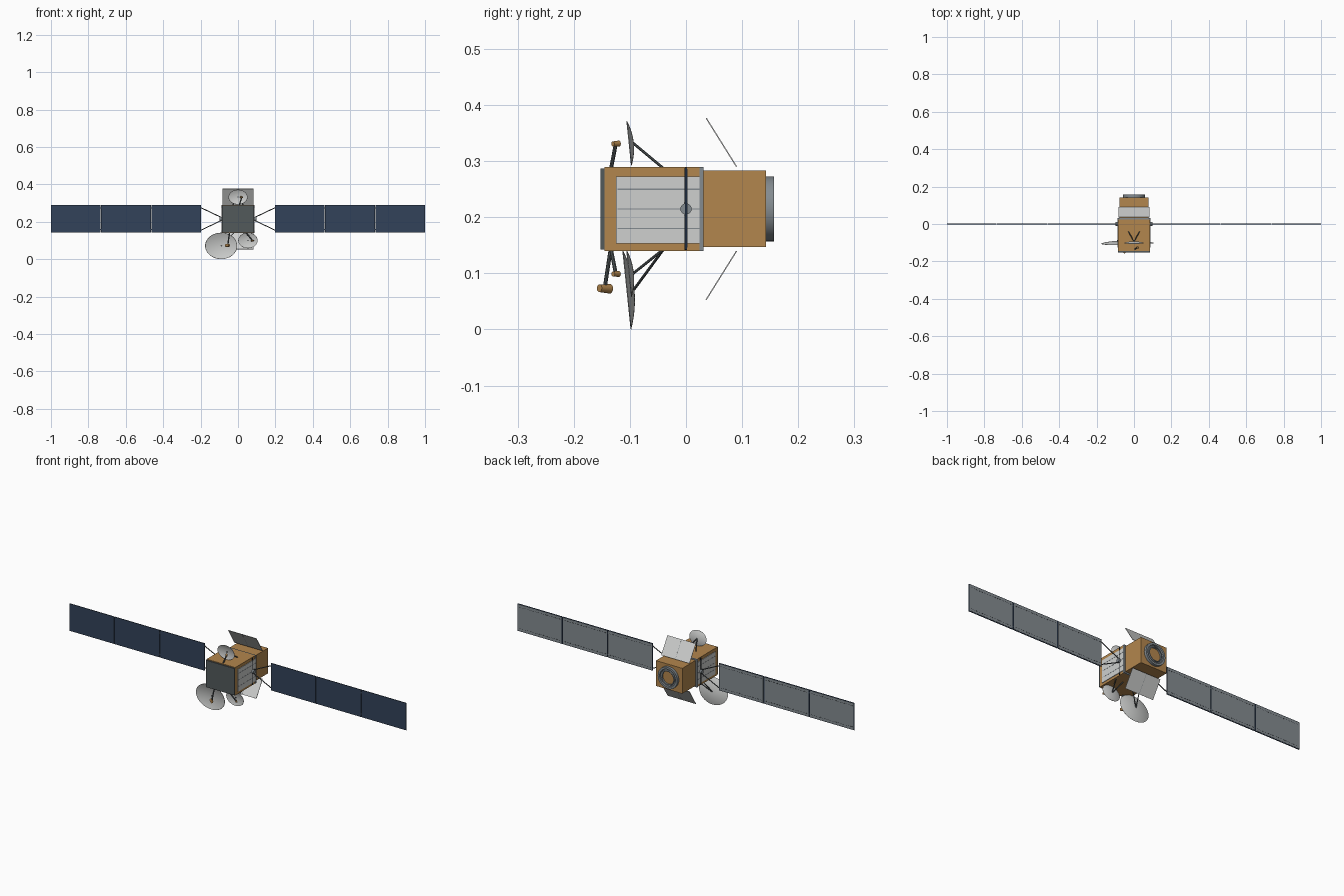
import bpy, bmesh, math
from mathutils import Vector, Matrix

cube = bpy.data.objects.get("Cube")
if cube:
    bpy.data.objects.remove(cube, do_unlink=True)


def material(name, rgb):
    m = bpy.data.materials.new(name)
    m.use_nodes = True
    m.diffuse_color = (*rgb, 1)
    m.node_tree.nodes["Principled BSDF"].inputs["Base Color"].default_value = (*rgb, 1)
    return m


GOLD = material("gold foil", (0.45, 0.24, 0.075))
LIGHT = material("light grey", (0.62, 0.63, 0.62))
GREY = material("mid grey", (0.23, 0.26, 0.28))
DARK = material("dark grey", (0.085, 0.1, 0.105))
BLUE = material("solar blue", (0.032, 0.055, 0.1))
BLACK = material("near black", (0.02, 0.024, 0.028))


def finish(name, bm, mat, smooth=False):
    bmesh.ops.recalc_face_normals(bm, faces=bm.faces)
    me = bpy.data.meshes.new(name)
    bm.to_mesh(me)
    bm.free()
    me.materials.append(mat)
    ob = bpy.data.objects.new(name, me)
    bpy.context.collection.objects.link(ob)
    if smooth:
        bpy.ops.object.select_all(action="DESELECT")
        ob.select_set(True)
        bpy.context.view_layer.objects.active = ob
        bpy.ops.object.shade_smooth_by_angle(angle=math.radians(35))
    return ob


def add_box(bm, x, y, z):
    size = [b - a for a, b in (x, y, z)]
    mid = [(a + b) / 2 for a, b in (x, y, z)]
    bmesh.ops.create_cube(bm, size=1, matrix=Matrix.Translation(mid) @ Matrix.Diagonal((*size, 1)))


def boxes(name, mat, *items):
    bm = bmesh.new()
    for item in items:
        add_box(bm, *item)
    return finish(name, bm, mat)


def rods(name, mat, radius, *pairs, sides=8):
    bm = bmesh.new()
    for a, b in pairs:
        a, b = Vector(a), Vector(b)
        turn = (b - a).to_track_quat("Z", "Y").to_matrix().to_4x4()
        bmesh.ops.create_cone(bm, cap_ends=True, segments=sides, radius1=radius, radius2=radius,
                              depth=(b - a).length, matrix=Matrix.Translation((a + b) / 2) @ turn)
    return finish(name, bm, mat, True)


def lathe(name, mat, profile, matrix, steps=40, closed=True):
    # Turns (radius, y) points around the y axis
    bm = bmesh.new()
    pts = [bm.verts.new((r, y, 0)) for r, y in profile]
    edges = [bm.edges.new(p) for p in zip(pts, pts[1:])]
    if closed:
        edges.append(bm.edges.new((pts[-1], pts[0])))
    bmesh.ops.spin(bm, geom=pts + edges, cent=(0, 0, 0), axis=(0, 1, 0), angle=math.tau, steps=steps)
    bmesh.ops.remove_doubles(bm, verts=bm.verts, dist=0.00002)
    bm.transform(matrix)
    return finish(name, bm, mat, True)


MID = 0.215

# Main body
boxes("front_body", GOLD, ((-0.085, 0.085), (-0.145, 0.025), (0.14, 0.29)))
boxes("rear_body", GOLD, ((-0.078, 0.078), (0.03, 0.143), (0.147, 0.283)))
boxes("divider_plate", GREY, ((-0.087, 0.087), (0.024, 0.031), (0.14, 0.29)))
boxes("front_plate", DARK, ((-0.085, 0.085), (-0.152, -0.145), (0.143, 0.287)))

# Rear engine ring and its foil disc
rear = Matrix.Translation((0, 0, MID))
lathe("rear_ring", GREY, [(0.058, 0.142), (0.058, 0.157), (0.047, 0.157), (0.045, 0.151),
                          (0.04, 0.151), (0.038, 0.156), (0.034, 0.156), (0.034, 0.142)], rear)
lathe("rear_disc", GOLD, [(0, 0.142), (0.035, 0.142), (0.035, 0.147), (0, 0.147)], rear, closed=False)

for side, s in (("left", 1), ("right", -1)):
    def sx(a, b):
        return tuple(sorted((a * s, b * s)))

    # Side radiator with grooves, and the dark band at the wing axis
    boxes(side + "_radiator", LIGHT, (sx(0.084, 0.088), (-0.125, 0.024), (0.153, 0.273)))
    boxes(side + "_radiator_lines", GREY,
          *[(sx(0.088, 0.0886), (-0.122, 0.024), (z - 0.001, z + 0.001)) for z in (0.18, MID, 0.25)])
    boxes(side + "_band", BLACK, (sx(0.084, 0.089), (-0.003, 0.002), (0.142, 0.288)))
    rods(side + "_hub", GREY, 0.01, ((0.084 * s, 0, MID), (0.098 * s, 0, MID)), sides=20)

    # Wing yoke
    rods(side + "_yoke", DARK, 0.0025,
         *[((0.093 * s, 0, MID + k * 0.01), (0.198 * s, 0, MID + k * 0.06)) for k in (1, -1)])

    # Solar wing: blue front, grey inset back, dashed seams and hinges
    faces, backs, dashes, hinges = [], [], [], []
    for i in range(3):
        a = 0.197 + i * 0.2685
        b = a + 0.266
        faces.append((sx(a, b), (-0.002, 0.0015), (0.143, 0.289)))
        backs.append((sx(a + 0.003, b - 0.003), (0.0015, 0.0025), (0.146, 0.286)))
        for z in (0.159, 0.273):
            for j in range(16):
                d = a + 0.009 + j * 0.0158
                dashes.append((sx(d, d + 0.009), (0.0024, 0.0029), (z - 0.001, z + 0.001)))
            if i:
                hinges.append((sx(a - 0.006, a + 0.004), (-0.001, 0.001), (z - 0.003, z + 0.003)))
    boxes(side + "_solar_panels", BLUE, *faces)
    boxes(side + "_solar_backs", GREY, *backs)
    boxes(side + "_solar_seams", BLACK, *dashes)
    boxes(side + "_solar_hinges", DARK, *hinges)

# Angled flaps above and below, each in two leaves
for name, k in (("upper", 1), ("lower", -1)):
    tilt = Matrix.Translation((0, 0.063, MID + k * 0.1185)) @ Matrix.Rotation(k * math.radians(32), 4, "X")
    for half, x in (("left", (0.0008, 0.084)), ("right", (-0.084, -0.0008))):
        flap = boxes(f"{name}_flap_{half}", LIGHT, (x, (-0.001, 0.001), (-0.051, 0.051)))
        flap.data.transform(tilt)
    # Leaves are joined by a thin spine
    spine = boxes(name + "_flap_spine", GREY, ((-0.001, 0.001), (-0.0008, 0.0008), (-0.051, 0.051)))
    spine.data.transform(tilt)


def dish(name, x, y, z, rx, rz, depth, lean, feet, foot_z, boom, feed, feed_r, feed_len):
    # Shallow elliptical bowl opening to the front
    steps = [i / 8 for i in range(9)]
    bowl = [(r, depth * (1 - r * r)) for r in steps]
    inner = [(r * 0.99, depth * (1 - r * r) - 0.0012) for r in reversed(steps)]
    place = (Matrix.Translation((x, y, z)) @ Matrix.Rotation(math.radians(lean), 4, "X")
             @ Matrix.Diagonal((rx, 1, rz, 1)))
    lathe(name + "_dish", LIGHT, bowl + inner, place, closed=False)
    # Rear legs to the body
    rods(name + "_legs", DARK, 0.0025,
         *[((x, y + depth - 0.001, z), (f, -0.04, foot_z)) for f in feet])
    # Feed boom with a foil horn aimed at the bowl
    rods(name + "_boom", DARK, 0.0035, (boom, feed))
    aim = (Vector((x, y, z)) - Vector(feed)).to_track_quat("Y", "Z").to_matrix().to_4x4()
    h = feed_len / 2
    lathe(name + "_feed", GOLD, [(0, -h), (feed_r * 0.8, -h), (feed_r, h), (0, h)],
          Matrix.Translation(feed) @ aim, 16, False)
    rods(name + "_centre", BLACK, 0.003, ((x, y + depth - 0.004, z), (x, y + depth - 0.001, z)))


dish("upper", 0, -0.101, 0.332, 0.051, 0.04, 0.008, 6, (-0.03, 0.03), 0.287,
     (0.005, -0.134, 0.285), (0.02, -0.125, 0.331), 0.0055, 0.014)
dish("large_lower", -0.09, -0.105, 0.071, 0.086, 0.071, 0.013, 6, (-0.07, -0.02), 0.143,
     (-0.045, -0.134, 0.145), (-0.055, -0.145, 0.073), 0.0085, 0.025)
dish("small_lower", 0.053, -0.101, 0.1, 0.052, 0.042, 0.008, 6, (0.03, 0.075), 0.143,
     (0.04, -0.134, 0.145), (0.077, -0.125, 0.099), 0.0055, 0.014)
